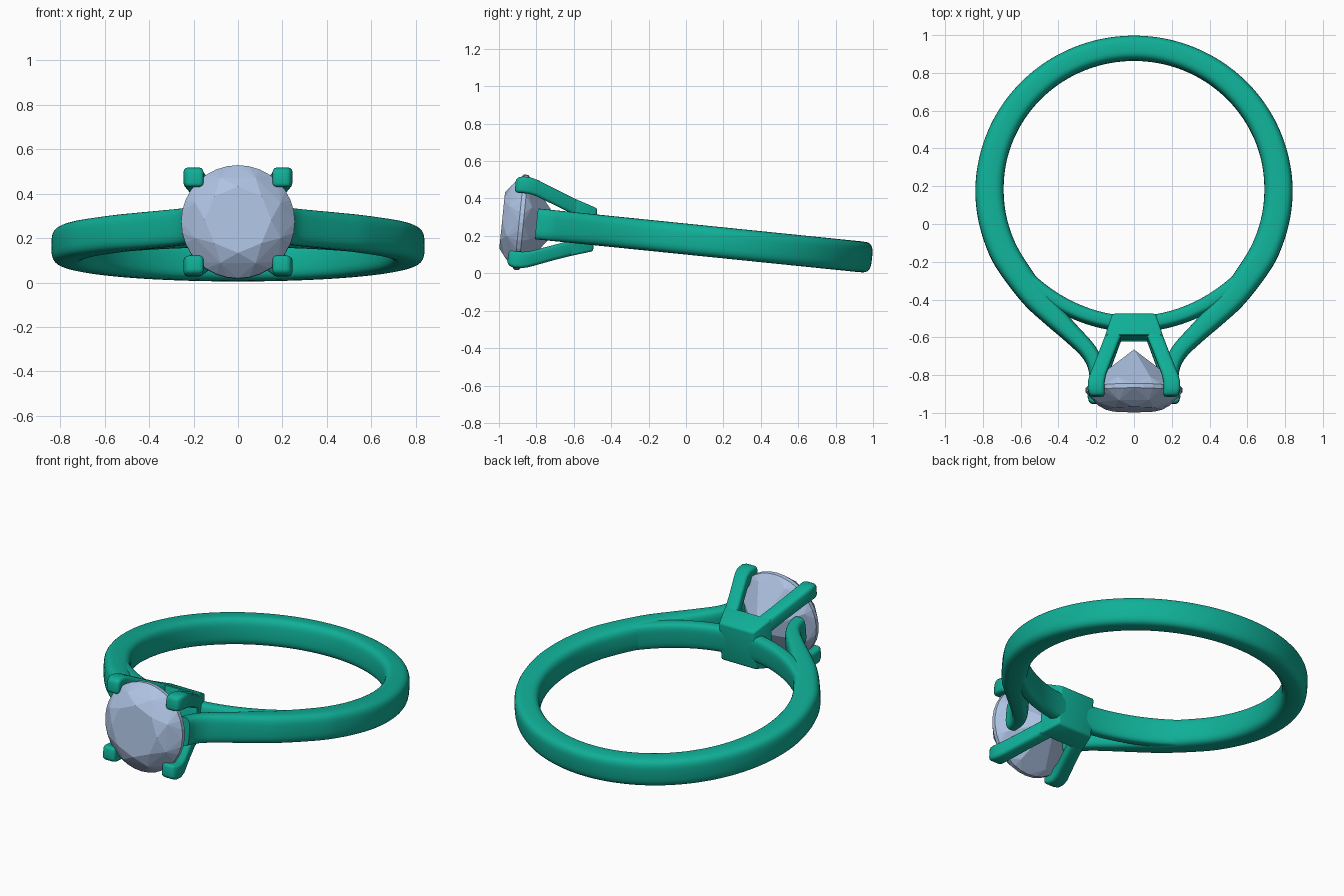
import bpy, bmesh
from math import sin, cos, pi, radians
from mathutils import Matrix, Vector

if "Cube" in bpy.data.objects:
    bpy.data.objects.remove(bpy.data.objects["Cube"])

# The ring is modelled flat (z = 0 mid plane), then tipped so it rests on its back edge
TILT = Matrix.Translation((0, 0, 0.183)) @ Matrix.Rotation(radians(-5.8), 4, 'X')


def material(name, color):
    m = bpy.data.materials.new(name)
    m.diffuse_color = color
    m.use_nodes = True
    m.node_tree.nodes["Principled BSDF"].inputs["Base Color"].default_value = m.diffuse_color
    return m


METAL = material("green_metal", (0.005, 0.43, 0.31, 1))
STONE = material("pale_stone", (0.42, 0.54, 0.76, 1))


def finish(name, bm, mat, smooth=True):
    bmesh.ops.recalc_face_normals(bm, faces=bm.faces)
    me = bpy.data.meshes.new(name)
    bm.to_mesh(me)
    bm.free()
    me.transform(TILT)
    me.materials.append(mat)
    ob = bpy.data.objects.new(name, me)
    bpy.context.collection.objects.link(ob)
    if smooth:
        bpy.ops.object.select_all(action='DESELECT')
        ob.select_set(True)
        bpy.context.view_layer.objects.active = ob
        bpy.ops.object.shade_smooth_by_angle(angle=radians(35))
    return ob


def loft(loops):
    """Skin a list of closed loops and cap both ends."""
    bm = bmesh.new()
    rows = [[bm.verts.new(p) for p in loop] for loop in loops]
    n = len(rows[0])
    for a, b in zip(rows, rows[1:]):
        for i in range(n):
            j = (i + 1) % n
            bm.faces.new((a[i], a[j], b[j], b[i]))
    bm.faces.new(rows[0])
    bm.faces.new(rows[-1])
    return bm


def bevel_corners(bm, width):
    bmesh.ops.recalc_face_normals(bm, faces=bm.faces)
    edges = [e for e in bm.edges if e.calc_face_angle(0) > 0.6]
    bmesh.ops.bevel(bm, geom=edges, offset=width, segments=3, profile=0.5, affect='EDGES')


def band(path, height, n=32, power=3.4):
    """Sweep a rounded-box section along (x, y, thickness) points."""
    loops = []
    for i, (x, y, t) in enumerate(path):
        a, b = path[max(i - 1, 0)], path[min(i + 1, len(path) - 1)]
        tan = Vector((b[0] - a[0], b[1] - a[1], 0)).normalized()
        side = Vector((tan.y, -tan.x, 0))
        loop = []
        for k in range(n):
            c, s = cos(2 * pi * k / n), sin(2 * pi * k / n)
            u = abs(c) ** (2 / power) * (1 if c > 0 else -1)
            w = abs(s) ** (2 / power) * (1 if s > 0 else -1)
            loop.append(Vector((x, y, w * height / 2)) + side * (u * t / 2))
        loops.append(loop)
    return loft(loops)


def spline(pts, steps=6):
    """Catmull-Rom through the points, leaving out the first and last."""
    out = []
    for p0, p1, p2, p3 in zip(pts, pts[1:], pts[2:], pts[3:]):
        p0, p1, p2, p3 = map(Vector, (p0, p1, p2, p3))
        for k in range(steps):
            t = k / steps
            out.append(0.5 * (2 * p1 + (p2 - p0) * t + (2 * p0 - 5 * p1 + 4 * p2 - p3) * t * t
                              + (3 * p1 - p0 - 3 * p2 + p3) * t ** 3))
    out.append(Vector(pts[-2]))
    return out


# Main shank: near-circular hoop whose ends sweep forward to the stone
def hoop(deg):
    a = radians(deg)
    return (0.765 * cos(a), 0.18 + 0.755 * sin(a), 0.15 - 0.02 * max(0, sin(a)))


half = [hoop(d) for d in range(100, -36, -10)]
half += [(0.54, -0.37, 0.138), (0.44, -0.477, 0.12), (0.335, -0.58, 0.10),
         (0.25, -0.667, 0.09), (0.21, -0.735, 0.085), (0.197, -0.80, 0.08), (0.195, -0.87, 0.08)]
right = spline(half)
left = [Vector((-p.x, p.y, p.z)) for p in reversed(right)]
finish("shank", band([tuple(p) for p in left + right[1:]], 0.165), METAL)

# Inner bridge: thin arc that completes the finger hole under the setting
arc = []
for i in range(49):
    a = radians(-142 + 104 * i / 48)
    off = abs(i - 24) / 24
    r = 0.722 + 0.025 * off ** 3
    arc.append((r * cos(a), 0.19 + r * sin(a), 0.08))
finish("inner_bridge", band(arc, 0.155), METAL)


# Setting base: flared square block behind the stone
def square(cx, cz, y, h):
    return [(cx + sx * h, y, cz + sz * h) for sx, sz in ((-1, -1), (1, -1), (1, 1), (-1, 1))]


bm = loft([square(0, 0, -0.488, 0.115), square(0, 0, -0.61, 0.154)])
bevel_corners(bm, 0.012)
finish("setting_base", bm, METAL)

# Four claws holding the stone, hooked slightly inward at the tips
CLAW = [(-0.55, 0.089, 0.043), (-0.70, 0.145, 0.042), (-0.82, 0.191, 0.043),
        (-0.86, 0.200, 0.044), (-0.90, 0.201, 0.044), (-0.937, 0.194, 0.040)]
for name, sx, sz in (("upper_right", 1, 1), ("upper_left", -1, 1),
                     ("lower_right", 1, -1), ("lower_left", -1, -1)):
    bm = loft([square(sx * r, sz * r, y, h) for y, r, h in CLAW])
    bevel_corners(bm, 0.018)
    finish("claw_" + name, bm, METAL)

# Round brilliant stone: hull of table, crown, girdle, pavilion and point
bm = bmesh.new()
for y, r, n, shift in ((-0.988, 0.150, 8, 0), (-0.956, 0.208, 8, 0.5), (-0.897, 0.256, 32, 0),
                       (-0.874, 0.256, 32, 0), (-0.835, 0.226, 8, 0.5), (-0.668, 0.0, 1, 0)):
    for k in range(n):
        a = 2 * pi * (k + shift) / n
        bm.verts.new((r * cos(a), y, r * sin(a)))
bmesh.ops.convex_hull(bm, input=bm.verts)
bmesh.ops.dissolve_limit(bm, angle_limit=radians(1), verts=bm.verts, edges=bm.edges)
finish("stone", bm, STONE, smooth=False)
